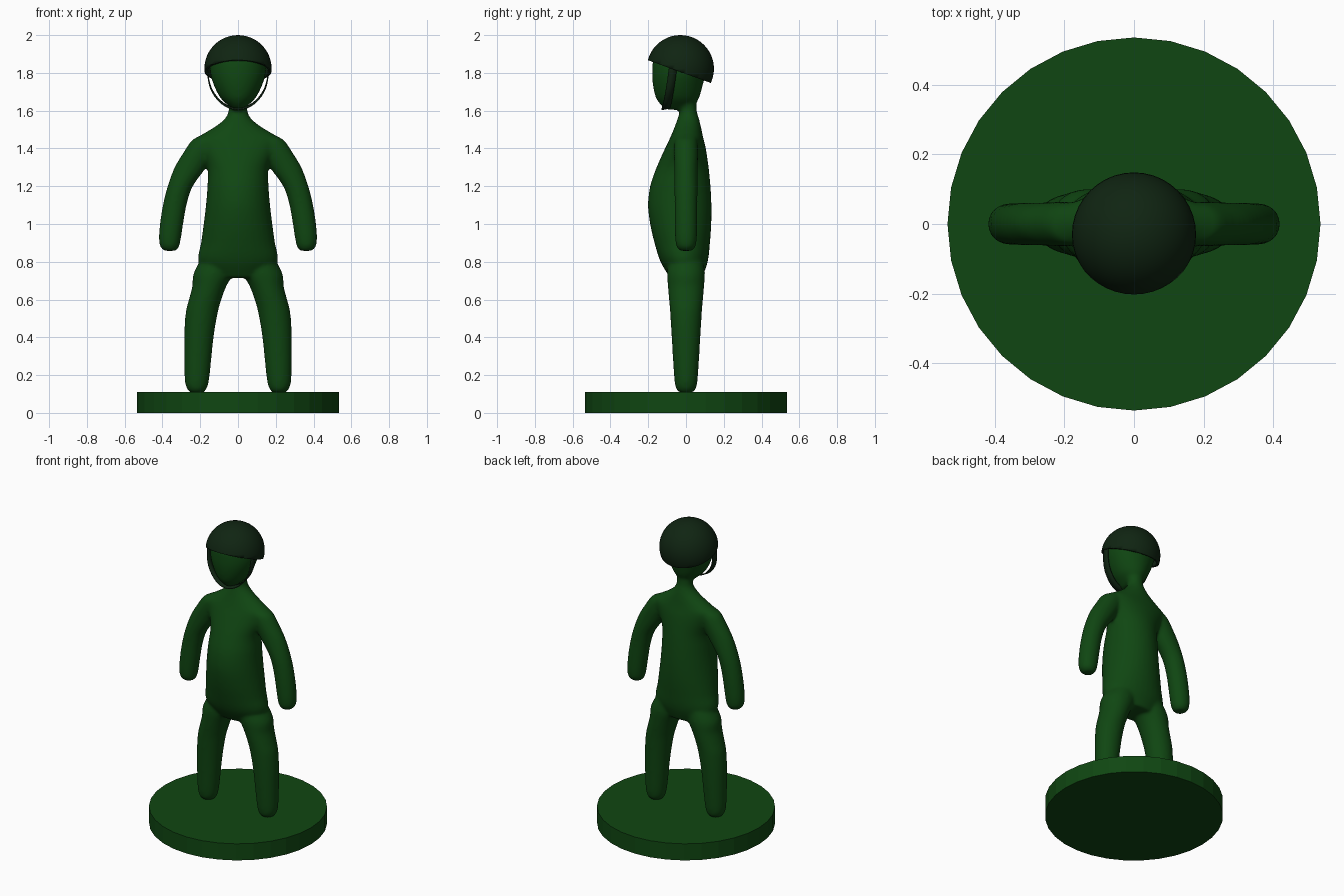
import bpy, bmesh, math
from mathutils import Vector

if "Cube" in bpy.data.objects:
    bpy.data.objects.remove(bpy.data.objects["Cube"])


def material(name, rgb):
    m = bpy.data.materials.new(name)
    m.diffuse_color = (*rgb, 1)
    m.use_nodes = True
    m.node_tree.nodes["Principled BSDF"].inputs["Base Color"].default_value = m.diffuse_color
    return m


GREEN = material("toy green", (0.005, 0.062, 0.006))
DARK = material("dark helmet green", (0.005, 0.018, 0.006))


def finish(bm, name, mat, smooth=True):
    bmesh.ops.recalc_face_normals(bm, faces=bm.faces[:])
    me = bpy.data.meshes.new(name)
    bm.to_mesh(me)
    bm.free()
    me.materials.append(mat)
    for p in me.polygons:
        p.use_smooth = smooth
    ob = bpy.data.objects.new(name, me)
    bpy.context.collection.objects.link(ob)
    return ob


def spline(keys, steps=4):
    """Catmull-Rom interpolation through tuples."""
    out = []
    for i in range(len(keys) - 1):
        p = [Vector(keys[min(max(j, 0), len(keys) - 1)]) for j in range(i - 1, i + 3)]
        for s in range(steps):
            t = s / steps
            out.append(0.5 * (2 * p[1] + (p[2] - p[0]) * t
                              + (2 * p[0] - 5 * p[1] + 4 * p[2] - p[3]) * t * t
                              + (3 * p[1] - p[0] - 3 * p[2] + p[3]) * t ** 3))
    return out + [Vector(keys[-1])]


def loft(bm, keys, sx=1, n=32):
    """Closed tube of level ellipses given as (z, cx, cy, rx, ry)."""
    rings = []
    for z, cx, cy, rx, ry in spline(keys):
        rings.append([bm.verts.new((sx * (cx + rx * math.cos(a)), cy + ry * math.sin(a), z))
                      for a in (2 * math.pi * k / n for k in range(n))])
    for r, q in zip(rings, rings[1:]):
        for k in range(n):
            f = (r[k], r[(k + 1) % n], q[(k + 1) % n], q[k])
            bm.faces.new(f if sx > 0 else f[::-1])
    bm.faces.new(rings[0][::-1] if sx > 0 else rings[0])
    bm.faces.new(rings[-1] if sx > 0 else rings[-1][::-1])


TORSO = [(0.715, 0, 0, .14, .085), (0.80, 0, -.01, .21, .125), (0.90, 0, -.02, .196, .147),
         (1.00, 0, -.028, .182, .162), (1.10, 0, -.033, .17, .168), (1.20, 0, -.03, .162, .16),
         (1.30, 0, -.018, .162, .138), (1.40, 0, -.003, .205, .108), (1.45, 0, .003, .225, .09),
         (1.48, 0, .006, .18, .08), (1.52, 0, .01, .115, .068), (1.56, 0, .012, .068, .056),
         (1.60, 0, .012, .05, .045), (1.66, 0, .005, .055, .05)]
HEAD = [(1.605, 0, -.055, .025, .045), (1.63, 0, -.045, .055, .088), (1.67, 0, -.045, .095, .115),
        (1.74, 0, -.043, .13, .133), (1.81, 0, -.036, .148, .143), (1.88, 0, -.03, .14, .14),
        (1.94, 0, -.03, .09, .09)]
ARM = [(.858, .36, 0, .03, .03), (.88, .362, 0, .05, .05), (.93, .36, 0, .059, .058),
       (1.02, .349, 0, .062, .06), (1.11, .333, 0, .063, .06), (1.20, .306, 0, .067, .061),
       (1.30, .252, 0, .084, .062), (1.38, .205, 0, .083, .064), (1.44, .17, 0, .078, .06),
       (1.46, .15, 0, .065, .05)]
LEG = [(.108, .217, 0, .035, .035), (.13, .218, 0, .053, .053), (.19, .217, 0, .066, .063),
       (.40, .207, 0, .078, .076), (.53, .192, 0, .085, .084), (.60, .174, 0, .086, .09),
       (.67, .152, 0, .09, .096), (.74, .13, 0, .105, .1), (.82, .1, 0, .09, .09)]

# body: overlapping lofts fused into one smooth skin
bm = bmesh.new()
loft(bm, TORSO)
loft(bm, HEAD)
for side in (1, -1):
    loft(bm, ARM, side)
    loft(bm, LEG, side)
body = finish(bm, "body", GREEN)
fuse = body.modifiers.new("fuse", 'REMESH')
fuse.mode = 'VOXEL'
fuse.voxel_size = 0.01
fuse.use_smooth_shade = True
relax = body.modifiers.new("relax", 'SMOOTH')
relax.factor = 0.5
relax.iterations = 8

# round base
bm = bmesh.new()
bmesh.ops.create_cone(bm, cap_ends=True, segments=32, radius1=.535, radius2=.535, depth=.11)
bmesh.ops.translate(bm, verts=bm.verts, vec=(0, 0, .055))
finish(bm, "base", GREEN, False)

# helmet: sphere cut by a plane tilted towards the back
bm = bmesh.new()
bmesh.ops.create_uvsphere(bm, u_segments=40, v_segments=24, radius=.178)
bmesh.ops.translate(bm, verts=bm.verts, vec=(0, -.03, 1.822))
bmesh.ops.bisect_plane(bm, geom=bm.verts[:] + bm.edges[:] + bm.faces[:], clear_inner=True,
                       plane_co=(0, -.03, 1.805), plane_no=(0, .34, .94))
helmet = finish(bm, "helmet", DARK)
shell = helmet.modifiers.new("shell", 'SOLIDIFY')
shell.thickness = .015

# chin strap: ribbon from rim to rim under the chin
half = [(.165, -.068, 1.83), (.158, -.078, 1.76), (.138, -.087, 1.70), (.095, -.097, 1.645),
        (.045, -.105, 1.615)]
path = half + [(0, -.107, 1.607)] + [(-x, y, z) for x, y, z in half[::-1]]
bm = bmesh.new()
rows = [[bm.verts.new(p + Vector((0, d, d * .2))) for d in (-.022, .022)] for p in spline(path, 3)]
for a, b in zip(rows, rows[1:]):
    bm.faces.new((a[0], a[1], b[1], b[0]))
strap = finish(bm, "chin_strap", DARK)
strap.modifiers.new("thickness", 'SOLIDIFY').thickness = .006
